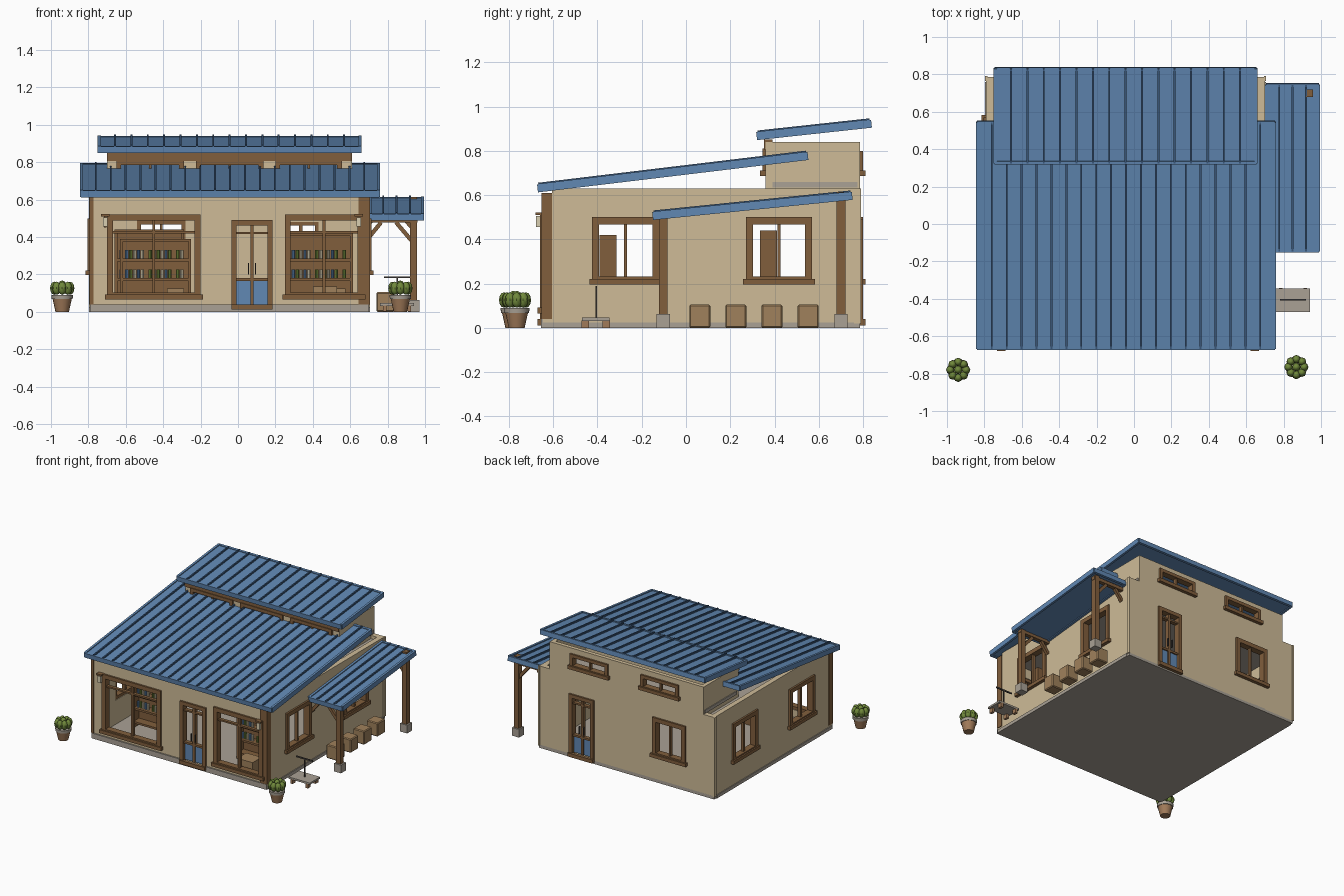
import bpy, bmesh, math
from mathutils import Matrix, Vector

if "Cube" in bpy.data.objects:
    bpy.data.objects.remove(bpy.data.objects["Cube"])


def material(name, r, g, b):
    m = bpy.data.materials.new(name)
    m.use_nodes = True
    col = [(c / 255) ** 2.2 for c in (r, g, b)] + [1]
    m.diffuse_color = col
    m.node_tree.nodes["Principled BSDF"].inputs["Base Color"].default_value = col
    return m


WALL = material("tan plaster", 205, 186, 150)
WOOD = material("dark wood", 128, 95, 63)
CRATE = material("light wood", 158, 128, 92)
BLUE = material("blue metal", 97, 135, 178)
SEAM = material("dark blue seam", 62, 90, 124)
STONE = material("grey stone", 168, 160, 148)
LEAF = material("leaf green", 112, 136, 62)
CLAY = material("clay", 160, 122, 90)
CREAM = material("cream", 215, 205, 175)
IRON = material("dark iron", 75, 70, 66)


def finish(name, bm, mat, smooth=False):
    me = bpy.data.meshes.new(name)
    bm.to_mesh(me)
    bm.free()
    me.materials.append(mat)
    ob = bpy.data.objects.new(name, me)
    bpy.context.collection.objects.link(ob)
    if smooth:
        bpy.ops.object.select_all(action='DESELECT')
        ob.select_set(True)
        bpy.context.view_layer.objects.active = ob
        bpy.ops.object.shade_smooth_by_angle(angle=math.radians(40))
    return ob


def boxes(name, mat, items):
    """One object made of boxes given as x0, x1, y0, y1, z0, z1."""
    bm = bmesh.new()
    for x0, x1, y0, y1, z0, z1 in items:
        m = Matrix.Translation(((x0 + x1) / 2, (y0 + y1) / 2, (z0 + z1) / 2))
        bmesh.ops.create_cube(bm, size=1, matrix=m @ Matrix.Diagonal((x1 - x0, y1 - y0, z1 - z0, 1)))
    return finish(name, bm, mat)


def cones(name, mat, items, sides=16):
    """Tapered upright cylinders given as x, y, z0, z1, r0, r1."""
    bm = bmesh.new()
    for x, y, z0, z1, r0, r1 in items:
        bmesh.ops.create_cone(bm, cap_ends=True, segments=sides, radius1=r0, radius2=r1, depth=z1 - z0,
                              matrix=Matrix.Translation((x, y, (z0 + z1) / 2)))
    return finish(name, bm, mat, True)


def beam(name, mat, p, q, w):
    p, q = Vector(p), Vector(q)
    bm = bmesh.new()
    m = Matrix.Translation((p + q) / 2) @ (q - p).to_track_quat('Z', 'Y').to_matrix().to_4x4()
    bmesh.ops.create_cube(bm, size=1, matrix=m @ Matrix.Diagonal((w, w, (q - p).length, 1)))
    return finish(name, bm, mat)


def orient(axis, u0, u1, d0, d1, z0, z1):
    d0, d1 = min(d0, d1), max(d0, d1)
    return (u0, u1, d0, d1, z0, z1) if axis == 'x' else (d0, d1, u0, u1, z0, z1)


def wall(name, axis, d0, d1, u0, u1, z0, z1, openings):
    """Wall along an axis with openings given as u0, u1, z0, z1."""
    items, u = [], u0
    for a, b, c, d in sorted(openings):
        items += [(u, a, z0, z1), (a, b, z0, c), (a, b, d, z1)]
        u = b
    items.append((u, u1, z0, z1))
    boxes(name, WALL, [orient(axis, a, b, d0, d1, c, d) for a, b, c, d in items if d > c and b > a])


def window(name, axis, face, out, opening, transom=None, sill=True, w=.022):
    """Frame, mullion and sill; face is the outer wall plane, out its direction."""
    a, b, c, d = opening
    d0, d1 = face - out * .035, face + out * .014
    m = (a + b) / 2
    bars = [(a - .01, a + w, c, d), (b - w, b + .01, c, d), (a - .01, b + .01, d - w, d + .01), (a, b, c, c + w)]
    items = [orient(axis, p, q, d0, d1, r, s) for p, q, r, s in bars]
    inner = [(m - .007, m + .007, c, d)]
    if transom:
        inner.append((a, b, transom - .006, transom + .006))
    items += [orient(axis, p, q, d0 + out * .01, face, r, s) for p, q, r, s in inner]
    if sill:
        items.append(orient(axis, a - .022, b + .022, face - out * .03, face + out * .025, c - .014, c + .012))
    boxes(name, WOOD, items)


def door(name, face, out, a, b, top):
    m, w = (a + b) / 2, .018
    d0, d1 = face - out * .035, face + out * .014
    bars = [(a - .01, a + w, .03, top), (b - w, b + .01, .03, top), (a - .01, b + .01, top - w, top + .01)]
    items = [orient('x', p, q, d0, d1, r, s) for p, q, r, s in bars]
    inner = [(m - .009, m + .009, .04, top), (a, b, .165, .18), (a, b, .415, .427)]
    items += [orient('x', p, q, face - out * .03, face, r, s) for p, q, r, s in inner]
    items.append(orient('x', a - .01, b + .01, face, face + out * .025, .012, .04))
    boxes(name + "_frame", WOOD, items)
    boxes(name + "_panel", BLUE, [orient('x', a + w, b - w, face - out * .025, face - out * .01, .04, .17)])
    boxes(name + "_handles", IRON, [orient('x', m + s - .003, m + s + .003, face, face + out * .012, .2, .26)
                                    for s in (-.018, .018)])


def roof(name, x0, x1, lo, hi, panels):
    """Sloped metal roof; lo and hi are the y, z middles of its two ends."""
    (y0, z0), (y1, z1) = lo, hi
    h = math.hypot(y1 - y0, z1 - z0) / 2
    xm, w = (x0 + x1) / 2, (x1 - x0) / 2
    step = 2 * w / panels
    sheet = boxes(name + "_sheet", BLUE, [(-w, w, -h, h, -.012, .012)])
    edge = boxes(name + "_fascia", BLUE, [
        (-w, w, -h - .006, -h + .012, -.019, .017), (-w, w, h - .012, h + .006, -.019, .017),
        (-w - .005, -w + .012, -h, h, -.019, .019), (w - .012, w + .005, -h, h, -.019, .019)])
    ribs = boxes(name + "_seams", SEAM, [(-w + i * step - .005, -w + i * step + .005, -h, h, .01, .024)
                                         for i in range(1, panels)])
    for ob in (sheet, edge, ribs):
        ob.location = (xm, (y0 + y1) / 2, (z0 + z1) / 2)
        ob.rotation_euler.x = math.atan2(z1 - z0, y1 - y0)


# Main building shell
L, R, F, B, T = -.79, .70, -.645, .785, .04
front_open = [(-.69, -.21, .08, .51), (-.03, .18, .03, .48), (.26, .66, .08, .51)]
back_open = [(-.54, -.28, .21, .49), (.24, .43, .03, .48)]
side_open = [(-.415, -.13, .21, .49), (.28, .56, .21, .49)]
wall("front_wall", 'x', F, F + T, L, R, .02, .61, front_open)
wall("back_wall", 'x', B - T, B, L, R, .02, .63, back_open)
wall("left_wall", 'y', L, L + T, F + T, B - T, .02, .63, side_open)
wall("right_wall", 'y', R - T, R, F + T, B - T, .02, .63, side_open)
boxes("floor_slab", STONE, [(L, R, F, B, 0, .025)])
boxes("plinth", STONE, [(L, R, F - .01, F, 0, .04), (R, R + .006, F, .76, 0, .025), (L - .006, L, F, .76, 0, .025)])
boxes("flat_deck", STONE, [(L + T, R - T, F + T, B - T, .585, .605)])
boxes("corner_posts", WOOD, [(R - .055, R + .005, F - .008, F + .04, .04, .61),
                             (L - .005, L + .018, F - .008, F + .04, .04, .61)])
boxes("back_corner_trim", WALL, [(x - .006, x + .006, B - .02, B + .006, .02, .63) for x in (L, R)])

# Windows and doors
for label, o in zip(("left", "right"), (front_open[0], front_open[2])):
    window("front_window_" + label, 'x', F, -1, o, .425)
for i, o in enumerate(side_open):
    window("right_window_%d" % i, 'y', R, 1, o)
    window("left_window_%d" % i, 'y', L, -1, o)
window("back_window", 'x', B, 1, back_open[0])
door("front_door", F, -1, -.025, .175, .48)
door("back_door", B, 1, .24, .43, .48)

# Raised clerestory
CL, CR, CF = -.70, .61, .36
strip = [(-.64, -.30, .70, .80), (-.215, .125, .70, .80), (.21, .545, .70, .80)]
vents = [(-.48, -.18, .70, .79), (.12, .42, .70, .79)]
wall("clerestory_front", 'x', CF, CF + .03, CL, CR, .60, .84, strip)
wall("clerestory_back", 'x', B - .03, B, CL, CR, .63, .84, vents)
boxes("clerestory_sides", WALL, [(CL, CL + .03, CF + .03, B - .03, .60, .84), (CR - .03, CR, CF + .03, B - .03, .60, .84)])
boxes("clerestory_header", WOOD, [(CL, CR, CF - .008, CF + .03, .805, .852)])
boxes("clerestory_base_trim", STONE, [(x - .006, x + .006, CF + .03, B - .01, .635, .66) for x in (CL, CR)])
for i, o in enumerate(strip):
    window("clerestory_front_window_%d" % i, 'x', CF, -1, o, w=.015)
for i, o in enumerate(vents):
    window("clerestory_back_window_%d" % i, 'x', B, 1, o, w=.015)

# Roofs
roof("main_roof", -.84, .755, (-.665, .632), (.545, .777), 20)
roof("upper_roof", -.745, .655, (.325, .868), (.832, .923), 16)
roof("porch_roof", .705, .99, (-.145, .507), (.745, .597), 4)

# Porch posts, beams and braces
for i, (y, top) in enumerate(((-.103, .505), (.70, .615))):
    boxes("porch_post_%d" % i, WOOD, [(.92, .958, y - .02, y + .02, .05, top)])
    boxes("porch_footing_%d" % i, STONE, [(.91, .97, y - .03, y + .03, 0, .062)])
    z = .478 if i == 0 else .55
    boxes("porch_beam_%d" % i, WOOD, [(R, .96, y - .015, y + .015, z, z + .025)])
    beam("porch_brace_outer_%d" % i, WOOD, (.845, y, z), (.93, y, z - .1), .022)
    beam("porch_brace_wall_%d" % i, WOOD, (R, y, z - .08), (.765, y, z), .022)

# Crates beside the wall
for i in range(4):
    y = .015 + i * .163
    crate = boxes("crate_%d" % i, CRATE, [(.74, .835, y, y + .095, 0, .105)])
    crate.modifiers.new("Bevel", 'BEVEL').width = .006

# Hand cart
boxes("cart_deck", STONE, [(.76, .94, -.47, -.345, .032, .046)])
boxes("cart_handle", IRON, [(.847, .855, -.409, -.401, .046, .185), (.78, .92, -.409, -.401, .18, .19)])
for x in (.785, .915):
    for y in (-.455, -.36):
        beam("cart_wheel", CLAY, (x - .01, y, .017), (x + .01, y, .017), .033)

# Wall lanterns
for x in (-.71, .645):
    boxes("lantern_bracket", WOOD, [(x - .022, x + .022, F - .035, F, .51, .522), (x - .006, x + .006, F - .014, F, .45, .51)])
    boxes("lantern_lamp", CREAM, [(x - .012, x + .012, F - .032, F - .012, .455, .505)])


# Display shelves with jars
def shelf(name, x0, x1, y0, y1, top):
    t = .015
    items = [(x0, x1, y1 - .01, y1, .025, top), (x0, x0 + t, y0, y1, .025, top), (x1 - t, x1, y0, y1, .025, top)]
    levels = (.06, .165, .27, top - t)
    boxes(name, WOOD, items + [(x0, x1, y0, y1, z, z + t) for z in levels])
    count = int((x1 - x0 - .05) / .021)
    for k, mat in enumerate((BLUE, LEAF, CREAM)):
        jars = [(x0 + .035 + i * .021, y0 + .03, z + t, z + .06, .009, .009)
                for z in levels[1:3] for i in range(count) if (i + i // 4) % 3 == k and i % 7 != 5]
        cones(name + "_jars_" + mat.name.split()[0], mat, jars, 8)
    boxes(name + "_box", CRATE, [(x1 - .13, x1 - .04, y0 + .005, y1 - .012, .075, .125)])


shelf("left_shelf", -.63, -.25, -.39, -.315, .39)
shelf("right_shelf", .26, .615, -.39, -.315, .42)
shelf("rear_shelf", -.66, -.29, .335, .41, .44)
boxes("floor_box", CRATE, [(.40, .53, -.58, -.47, .025, .135)])

# Potted plants
for side, x, y in (("left", -.94, -.78), ("right", .868, -.765)):
    cones(side + "_pot", CLAY, [(x, y, 0, .072, .036, .052)])
    cones(side + "_pot_rim", STONE, [(x, y, .068, .09, .056, .058)])
    bm = bmesh.new()
    for i in range(9):
        a, r = i * math.tau / 8, (.042 if i < 8 else 0)
        m = Matrix.Translation((x + r * math.cos(a), y + r * math.sin(a), .126 if i < 8 else .133))
        bmesh.ops.create_uvsphere(bm, u_segments=8, v_segments=6, radius=1,
                                  matrix=m @ Matrix.Diagonal((.023, .023, .035, 1)))
    finish(side + "_plant", bm, LEAF, True)
